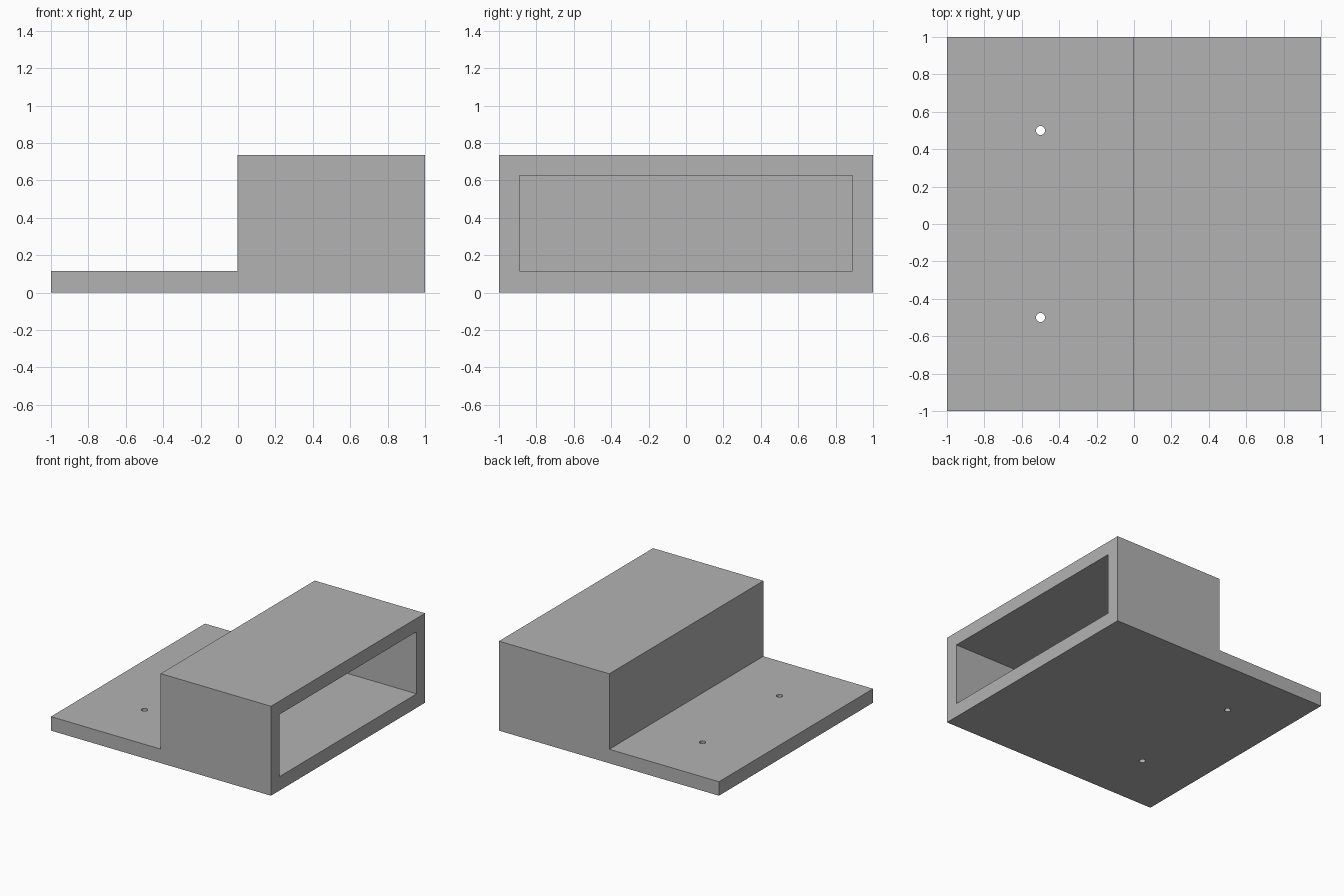
import bpy, bmesh
from mathutils import Matrix, Vector

if "Cube" in bpy.data.objects:
    bpy.data.objects.remove(bpy.data.objects["Cube"], do_unlink=True)

HEIGHT, PLATE, WALL, STEP = 0.735, 0.115, 0.11, -0.003
HOLE_RADIUS = 0.024

grey = bpy.data.materials.new("plain_grey")
grey.use_nodes = True
grey.diffuse_color = (0.45, 0.45, 0.45, 1)
grey.node_tree.nodes["Principled BSDF"].inputs["Base Color"].default_value = grey.diffuse_color


def make_object(name, bm):
    bmesh.ops.recalc_face_normals(bm, faces=bm.faces)
    mesh = bpy.data.meshes.new(name)
    bm.to_mesh(mesh)
    bm.free()
    mesh.materials.append(grey)
    obj = bpy.data.objects.new(name, mesh)
    bpy.context.scene.collection.objects.link(obj)
    return obj


def box(name, low, high):
    low, high = Vector(low), Vector(high)
    bm = bmesh.new()
    bmesh.ops.create_cube(bm, size=1, matrix=Matrix.Translation((low + high) / 2)
                          @ Matrix.Diagonal((*(high - low), 1)))
    return make_object(name, bm)


def cut(target, cutter):
    mod = target.modifiers.new("cut", "BOOLEAN")
    mod.operation = "DIFFERENCE"
    mod.solver = "EXACT"
    mod.object = cutter
    bpy.context.view_layer.objects.active = target
    bpy.ops.object.modifier_apply(modifier=mod.name)
    bpy.data.objects.remove(cutter, do_unlink=True)


# Stepped body: L-shaped profile extruded along y
profile = [(-1, 0), (1, 0), (1, HEIGHT), (STEP, HEIGHT), (STEP, PLATE), (-1, PLATE)]
bm = bmesh.new()
face = bm.faces.new([bm.verts.new((x, -1, z)) for x, z in profile])
extruded = bmesh.ops.extrude_face_region(bm, geom=[face])["geom"]
bmesh.ops.translate(bm, vec=(0, 2, 0),
                    verts=[v for v in extruded if isinstance(v, bmesh.types.BMVert)])
body = make_object("mounting_plate_and_housing", bm)

# Cavity open on the +x side
cut(body, box("cavity_cutter", (STEP + WALL, WALL - 1, PLATE),
              (1.1, 1 - WALL, HEIGHT - WALL)))

# Two screw holes through the plate
for y in (-0.5, 0.5):
    bm = bmesh.new()
    bmesh.ops.create_cone(bm, cap_ends=True, segments=24, radius1=HOLE_RADIUS,
                          radius2=HOLE_RADIUS, depth=1,
                          matrix=Matrix.Translation((-0.5, y, 0)))
    cut(body, make_object("hole_cutter", bm))
